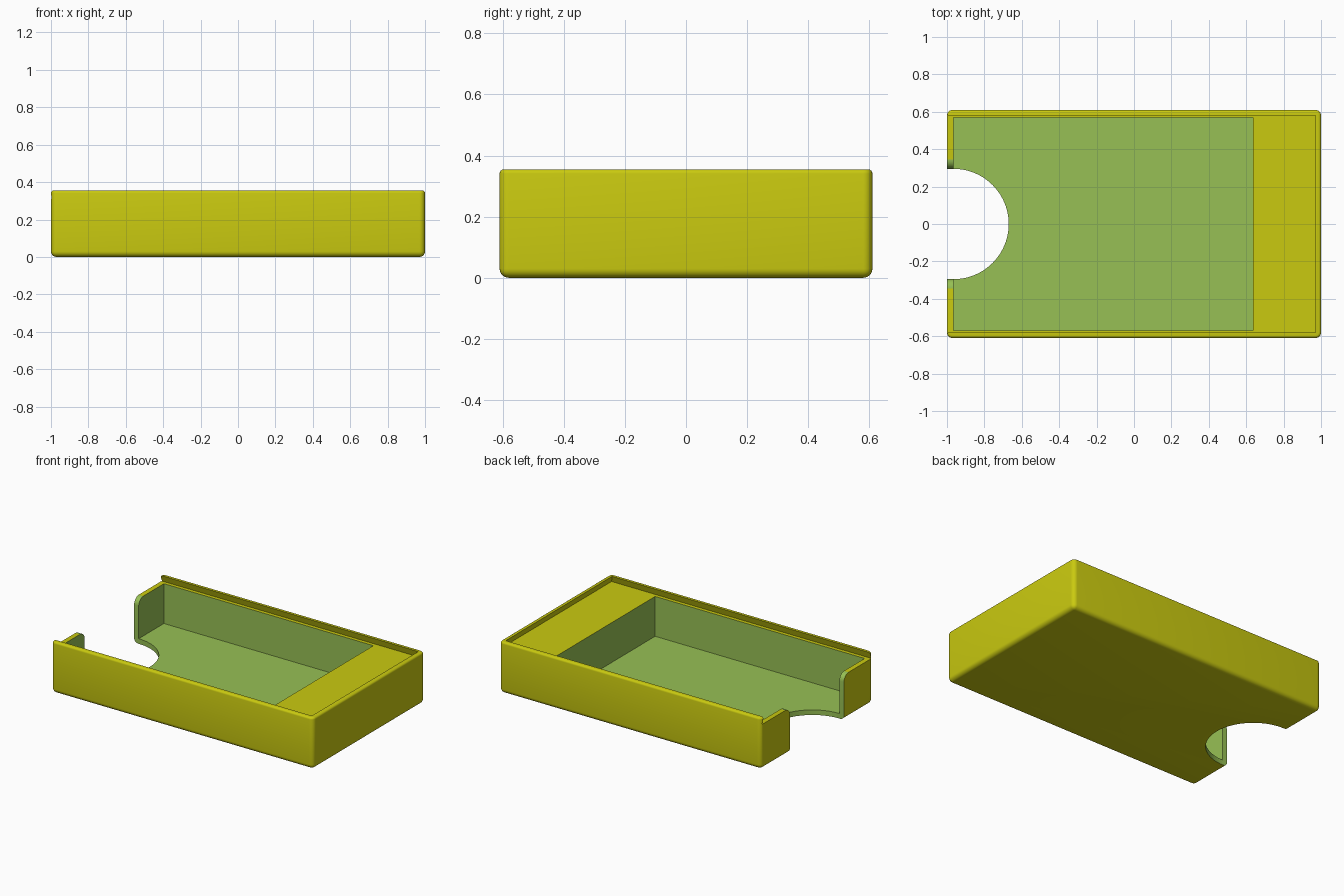
import bpy, bmesh
from math import sin, cos, pi, radians
from mathutils import Matrix, Vector

default = bpy.data.objects.get("Cube")
if default:
    bpy.data.objects.remove(default)

LENGTH, WIDTH, HEIGHT = 2.0, 1.22, 0.355
LEDGE = 0.31          # height the lid slides on
WALL_X = -0.965       # inner face of the open end wall
NOTCH, LIP = 0.295, 0.05


def make_material(name, rgb):
    mat = bpy.data.materials.new(name)
    mat.use_nodes = True
    mat.diffuse_color = (*rgb, 1)
    mat.node_tree.nodes["Principled BSDF"].inputs["Base Color"].default_value = (*rgb, 1)
    return mat


yellow = make_material("yellow_plastic", (0.59, 0.59, 0.005))
green = make_material("green_lining", (0.31, 0.53, 0.09))


def make_object(name, bm, mat):
    bmesh.ops.recalc_face_normals(bm, faces=bm.faces)
    mesh = bpy.data.meshes.new(name)
    bm.to_mesh(mesh)
    bm.free()
    mesh.materials.append(mat)
    obj = bpy.data.objects.new(name, mesh)
    bpy.context.collection.objects.link(obj)
    return obj


def prism(name, outline, direction, mat):
    """Extrude a closed outline of 3D points along a direction."""
    bm = bmesh.new()
    face = bm.faces.new([bm.verts.new(p) for p in outline])
    grown = bmesh.ops.extrude_face_region(bm, geom=[face])["geom"]
    moved = [v for v in grown if isinstance(v, bmesh.types.BMVert)]
    bmesh.ops.translate(bm, verts=moved, vec=Vector(direction))
    return make_object(name, bm, mat)


def carve(target, cutter):
    mod = target.modifiers.new("carve", 'BOOLEAN')
    mod.operation = 'DIFFERENCE'
    mod.solver = 'EXACT'
    mod.material_mode = 'TRANSFER'
    mod.object = cutter
    bpy.context.view_layer.objects.active = target
    bpy.ops.object.modifier_apply(modifier=mod.name)
    bpy.data.objects.remove(cutter)


# Solid body: large rounding on sides and bottom, small rounding on the top rim
bm = bmesh.new()
bmesh.ops.create_cube(bm, size=1, matrix=Matrix.Translation((0, 0, HEIGHT / 2))
                      @ Matrix.Diagonal((LENGTH, WIDTH, HEIGHT, 1)))


def on_top(e):
    return all(v.co.z > HEIGHT - 0.001 for v in e.verts)


bmesh.ops.bevel(bm, geom=[e for e in bm.edges if not on_top(e)], offset=0.03,
                offset_type='OFFSET', segments=6, profile=0.5, affect='EDGES')
bmesh.ops.bevel(bm, geom=[e for e in bm.edges if on_top(e)], offset=0.014,
                offset_type='OFFSET', segments=4, profile=0.5, affect='EDGES')
body = make_object("box_body", bm, yellow)

# Dovetail slot for a sliding lid, open at one end
bm = bmesh.new()
rings = []
for z, end, half in ((LEDGE, 0.985, 0.595), (HEIGHT + 0.01, 0.967, 0.577)):
    rings.append([bm.verts.new(p) for p in
                  ((-1.1, -half, z), (end, -half, z), (end, half, z), (-1.1, half, z))])
low, high = rings
bm.faces.new(low)
bm.faces.new(high)
for i in range(4):
    j = (i + 1) % 4
    bm.faces.new((low[i], low[j], high[j], high[i]))
carve(body, make_object("lid_slot_cutter", bm, yellow))

# Main compartment
half = 0.57
carve(body, prism("compartment_cutter",
                  [(WALL_X, -half, 0.035), (0.635, -half, 0.035),
                   (0.635, half, 0.035), (WALL_X, half, 0.035)], (0, 0, 0.5), green))

# Notch through the end wall, flaring outward at the top
side = [(NOTCH, -0.1)]
for i in range(9):
    a = pi / 2 * i / 8
    side.append((NOTCH + LIP * (1 - cos(a)), LEDGE - LIP + LIP * sin(a)))
side.append((NOTCH + LIP, LEDGE + 0.02))
outline = [(-1.1, y, z) for y, z in side] + [(-1.1, -y, z) for y, z in reversed(side)]
carve(body, prism("wall_notch_cutter", outline, (1.1 + WALL_X + 0.002, 0, 0), green))

# Half-round finger cutout in the floor
arc = [-pi / 2 + pi * i / 48 for i in range(49)]
outline = [(-1.1, -NOTCH, -0.1)]
outline += [(WALL_X + NOTCH * cos(a), NOTCH * sin(a), -0.1) for a in arc]
outline.append((-1.1, NOTCH, -0.1))
carve(body, prism("finger_cutout_cutter", outline, (0, 0, 0.2), green))

# Smooth the roundings, keep the cut edges sharp
bpy.ops.object.select_all(action='DESELECT')
body.select_set(True)
bpy.context.view_layer.objects.active = body
bpy.ops.object.shade_smooth_by_angle(angle=radians(30))
